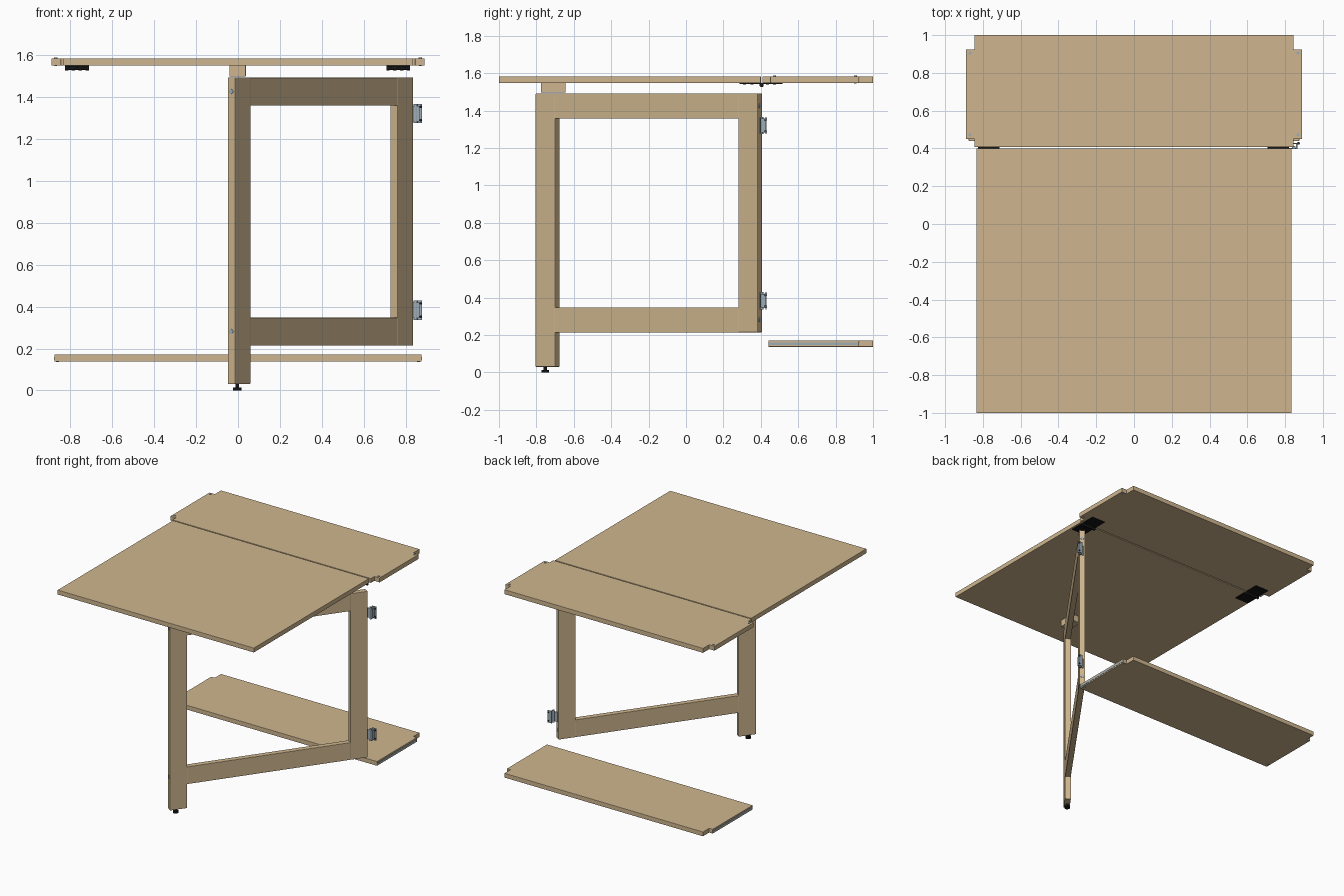
import bpy, bmesh, math
from mathutils import Matrix, Vector

if "Cube" in bpy.data.objects:
    bpy.data.objects.remove(bpy.data.objects["Cube"])


def material(name, rgb):
    m = bpy.data.materials.new(name)
    m.diffuse_color = (*rgb, 1)
    m.use_nodes = True
    m.node_tree.nodes["Principled BSDF"].inputs["Base Color"].default_value = m.diffuse_color
    return m


WOOD = material("light wood", (0.62, 0.47, 0.275))
STEEL = material("blue grey steel", (0.34, 0.42, 0.47))
BLACK = material("black metal", (0.008, 0.008, 0.008))


def finish(name, bm, mat, xf=None, bevel=0.0):
    if xf:
        bm.transform(xf)
    bmesh.ops.recalc_face_normals(bm, faces=bm.faces)
    me = bpy.data.meshes.new(name)
    bm.to_mesh(me)
    bm.free()
    me.materials.append(mat)
    ob = bpy.data.objects.new(name, me)
    bpy.context.collection.objects.link(ob)
    if bevel:
        mod = ob.modifiers.new("bevel", 'BEVEL')
        mod.width, mod.segments = bevel, 2
    return ob


def box(name, lo, hi, mat, xf=None, bevel=0.0):
    lo, hi = Vector(lo), Vector(hi)
    bm = bmesh.new()
    bmesh.ops.create_cube(bm, size=1)
    bm.transform(Matrix.Translation((lo + hi) / 2) @ Matrix.Diagonal((*(hi - lo), 1)))
    return finish(name, bm, mat, xf, bevel)


def rod(name, a, b, r, mat, xf=None, sides=20):
    a, b = Vector(a), Vector(b)
    bm = bmesh.new()
    bmesh.ops.create_cone(bm, cap_ends=True, segments=sides, radius1=r, radius2=r,
                          depth=(b - a).length)
    rot = (b - a).to_track_quat('Z', 'Y').to_matrix().to_4x4()
    bm.transform(Matrix.Translation((a + b) / 2) @ rot)
    ob = finish(name, bm, mat, xf)
    for p in ob.data.polygons:
        p.use_smooth = len(p.vertices) == 4
    return ob


def slab(name, half, z0, z1):
    """Board mirrored over x from its right-hand outline, front to back."""
    pts = half + [(-x, y) for x, y in reversed(half)]
    bm = bmesh.new()
    f = bm.faces.new([bm.verts.new((x, y, z0)) for x, y in pts])
    up = bmesh.ops.extrude_face_region(bm, geom=[f])
    bmesh.ops.translate(bm, vec=(0, 0, z1 - z0),
                        verts=[v for v in up['geom'] if isinstance(v, bmesh.types.BMVert)])
    return finish(name, bm, WOOD, bevel=0.002)


# Folding leaf, fixed top with side tabs, lower shelf with notched back corners
slab("folding_top", [(0.835, -1.0), (0.835, 0.40)], 1.548, 1.583)
slab("fixed_top", [(0.845, 0.408), (0.845, 0.45), (0.89, 0.45), (0.89, 0.925),
                   (0.845, 0.925), (0.845, 1.0)], 1.548, 1.583)
slab("lower_shelf", [(0.875, 0.44), (0.875, 0.925), (0.845, 0.925), (0.845, 1.0)],
     0.137, 0.171)

# Fittings on the tabs and steel channels along the shelf ends
for s, side in ((-1, "left"), (1, "right")):
    x0, x1 = sorted((s * 0.872, s * 0.877))
    box(f"shelf_channel_{side}", (x0, 0.442, 0.146), (x1, 0.923, 0.160), STEEL)
    for y in (0.472, 0.905):
        rod(f"tab_screw_{side}", (s * 0.868, y, 1.575), (s * 0.868, y, 1.5865), 0.008, STEEL)
        rod(f"tab_pin_{side}", (s * 0.868, y, 1.546), (s * 0.868, y, 1.55), 0.006, STEEL)
        rod(f"shelf_screw_{side}", (s * 0.860, y, 0.135), (s * 0.860, y, 0.14), 0.007, STEEL)

# Swinging gate frame: local x runs along the diagonal from front to rear post
A, B = Vector((0.005, -0.74, 0)), Vector((0.780, 0.343, 0))
L = (B - A).length
G = Matrix.Translation(A) @ Matrix.Rotation(math.atan2(B.y - A.y, B.x - A.x), 4, 'Z')
W, T = 0.064, 0.0215
box("front_leg", (-W, -T, 0.03), (W, T, 1.492), WOOD, G, 0.003)
box("rear_post", (L - W, -T, 0.214), (L + W, T, 1.492), WOOD, G, 0.003)
for name, z in (("lower_rail", 0.214), ("upper_rail", 1.358)):
    box(name, (W - 0.002, -T + 0.001, z), (L - W + 0.002, T - 0.001, z + 0.133), WOOD, G, 0.002)
for z in (0.281, 1.425):
    rod("leg_bolt", (-W - 0.003, 0, z), (-W + 0.01, 0, z), 0.012, STEEL, G)
    rod("post_bolt", (L + W - 0.01, 0, z), (L + W + 0.003, 0, z), 0.012, STEEL, G)

# Levelling foot and the stop block under the folding leaf
rod("foot_pad", (-0.015, 0, 0), (-0.015, 0, 0.014), 0.02, BLACK, G)
rod("foot_stem", (-0.015, 0, 0.01), (-0.015, 0, 0.035), 0.009, BLACK, G)
box("stop_block", (-0.04, -0.775, 1.497), (0.037, -0.645, 1.55), WOOD, bevel=0.002)

# Steel gate hinges beside the rear post
for z in (0.383, 1.32):
    h = 0.046
    box("gate_hinge_plate", (0.842, 0.424, z - h), (0.878, 0.430, z + h), STEEL)
    box("gate_hinge_web", (0.858, 0.398, z - h * 0.8), (0.865, 0.426, z + h * 0.8), STEEL)
    box("gate_hinge_leaf", (0.812, 0.398, z - h * 0.8), (0.862, 0.403, z + h * 0.8), STEEL)
    rod("gate_hinge_barrel", (0.846, 0.405, z - h), (0.846, 0.405, z + h), 0.009, STEEL)
    for dz in (-0.032, 0.032):
        rod("gate_hinge_screw", (0.871, 0.421, z + dz), (0.871, 0.433, z + dz), 0.006, BLACK)

# Black top hinges: two leaves, alternating knuckles and screws
for cx in (-0.768, 0.764):
    for y0, y1 in ((0.285, 0.400), (0.408, 0.515)):
        box("top_hinge_leaf", (cx - 0.057, y0, 1.543), (cx + 0.057, y1, 1.549), BLACK)
        for dx in (-0.035, 0, 0.035):
            for t in (0.25, 0.6):
                y = y0 + t * (y1 - y0)
                rod("top_hinge_screw", (cx + dx, y, 1.540), (cx + dx, y, 1.545), 0.008, BLACK)
    for i in range(7):
        x = cx - 0.057 + i * 0.114 / 7
        rod("top_hinge_knuckle", (x, 0.404, 1.536), (x + 0.114 / 7, 0.404, 1.536),
            0.011 if i % 2 == 0 else 0.0095, BLACK)
